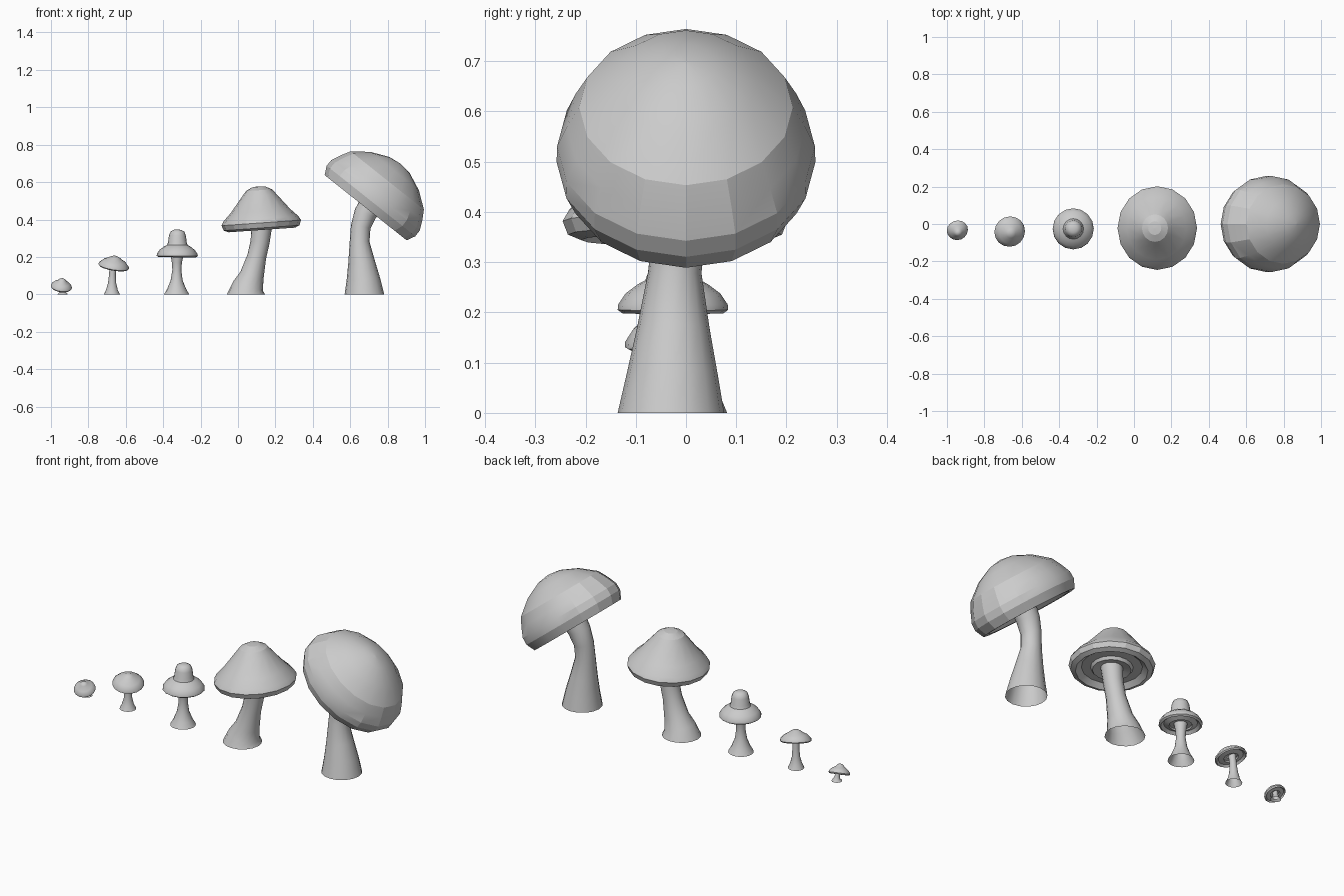
import bpy, math
from mathutils import Vector, Matrix


def finish(name, rings, close_end, smooth):
    """Skin a list of vertex rings into a mesh object."""
    n = len(rings[0])
    verts = [v for ring in rings for v in ring]
    faces = []
    for i in range(len(rings) - 1):
        for j in range(n):
            k = (j + 1) % n
            faces.append((i * n + j, i * n + k, (i + 1) * n + k, (i + 1) * n + j))
    if close_end:
        faces.append(tuple(range((len(rings) - 1) * n, len(rings) * n)))
    me = bpy.data.meshes.new(name)
    me.from_pydata(verts, [], faces)
    ob = bpy.data.objects.new(name, me)
    bpy.context.collection.objects.link(ob)
    bpy.ops.object.select_all(action='DESELECT')
    bpy.context.view_layer.objects.active = ob
    ob.select_set(True)
    bpy.ops.object.shade_smooth_by_angle(angle=math.radians(smooth))


def ring(frame, rx, ry, h, n):
    return [frame @ Vector((rx * math.cos(2 * math.pi * j / n),
                            ry * math.sin(2 * math.pi * j / n), h)) for j in range(n)]


def tilt(axis):
    return Vector((0, 0, 1)).rotation_difference(Vector(axis)).to_matrix().to_4x4()


def cap(name, centre, axis, profile, squash=1.0, n=16, smooth=40):
    """Lathe a (radius, height) profile, from the underside to the crown."""
    frame = Matrix.Translation(centre) @ tilt(axis)
    finish(name, [ring(frame, r, r * squash, h, n) for r, h in profile], True, smooth)


def stem(name, path, n=16, smooth=40):
    """Tapered tube through (x, y, z, radius) points, open underneath."""
    pts = [Vector(p[:3]) for p in path]
    rings = []
    for i, p in enumerate(path):
        t = Vector((0, 0, 1)) if i == 0 else pts[min(i + 1, len(pts) - 1)] - pts[i - 1]
        rings.append(ring(Matrix.Translation(pts[i]) @ tilt(t), p[3], p[3], 0, n))
    finish(name, rings, False, smooth)


# Smallest mushroom, a button nodding to the front
stem("button_stem", [(-.938, -.02, 0, .028), (-.938, -.02, .012, .017),
                     (-.94, -.024, .028, .013), (-.943, -.03, .05, .013)])
cap("button_cap", (-.945, -.031, .036), (.13, -.42, .88),
    [(.012, .008), (.024, .008), (.026, .002), (.046, .004), (.052, -.003), (.057, .004),
     (.054, .015), (.04, .028), (.024, .038), (.018, .046), (.009, .052), (.002, .053)])

# Second mushroom, thin stem
stem("small_stem", [(-.674, -.03, 0, .043), (-.674, -.03, .025, .031),
                    (-.673, -.03, .06, .022), (-.671, -.032, .11, .018),
                    (-.667, -.036, .17, .019)])
cap("small_cap", (-.665, -.04, .147), (.16, -.22, .96),
    [(.018, .008), (.036, .008), (.038, .0), (.065, .006), (.076, -.004), (.083, .002),
     (.081, .012), (.06, .033), (.035, .046), (.024, .054), (.012, .059), (.002, .06)])

# Third mushroom, tall knob on a flat brim
stem("knob_stem", [(-.328, -.027, 0, .067), (-.328, -.027, .03, .05),
                   (-.328, -.027, .075, .032), (-.327, -.027, .13, .024),
                   (-.327, -.027, .17, .027), (-.326, -.027, .22, .036)])
cap("knob_cap", (-.325, -.026, .2), (.01, 0, 1),
    [(.034, .008), (.055, .008), (.058, 0), (.085, .012), (.1, -.002), (.11, .005),
     (.109, .016), (.094, .038), (.07, .056), (.055, .064), (.05, .078), (.045, .115),
     (.037, .135), (.02, .145), (.003, .146)])

# Fourth mushroom, bell-shaped cap
stem("bell_stem", [(.042, -.02, 0, .102), (.054, -.02, .045, .083), (.074, -.02, .1, .065),
                   (.1, -.02, .2, .051), (.118, -.02, .28, .051), (.127, -.022, .37, .056)])
cap("bell_cap", (.127, -.022, .345), (-.07, 0, 1),
    [(.055, .015), (.095, .005), (.105, .02), (.15, .022), (.178, -.001), (.203, .01),
     (.213, .037), (.2, .06), (.16, .1), (.092, .185), (.07, .212), (.035, .23), (.004, .233)],
    squash=1.05, smooth=20)

# Largest mushroom, heavy cap leaning to the right
stem("large_stem", [(.676, -.03, 0, .106), (.67, -.027, .08, .09), (.661, -.025, .17, .072),
                    (.65, -.022, .28, .053), (.656, -.016, .36, .053),
                    (.68, -.01, .43, .06), (.72, -.005, .495, .066)])
cap("large_cap", (.68, 0, .46), (.62, 0, .78),
    [(.06, .03), (.12, .02), (.13, .04), (.21, .035), (.25, .005), (.28, .004), (.303, .05),
     (.302, .09), (.279, .14), (.25, .19), (.165, .254), (.07, .295), (.005, .304)],
    squash=.85, smooth=20)
